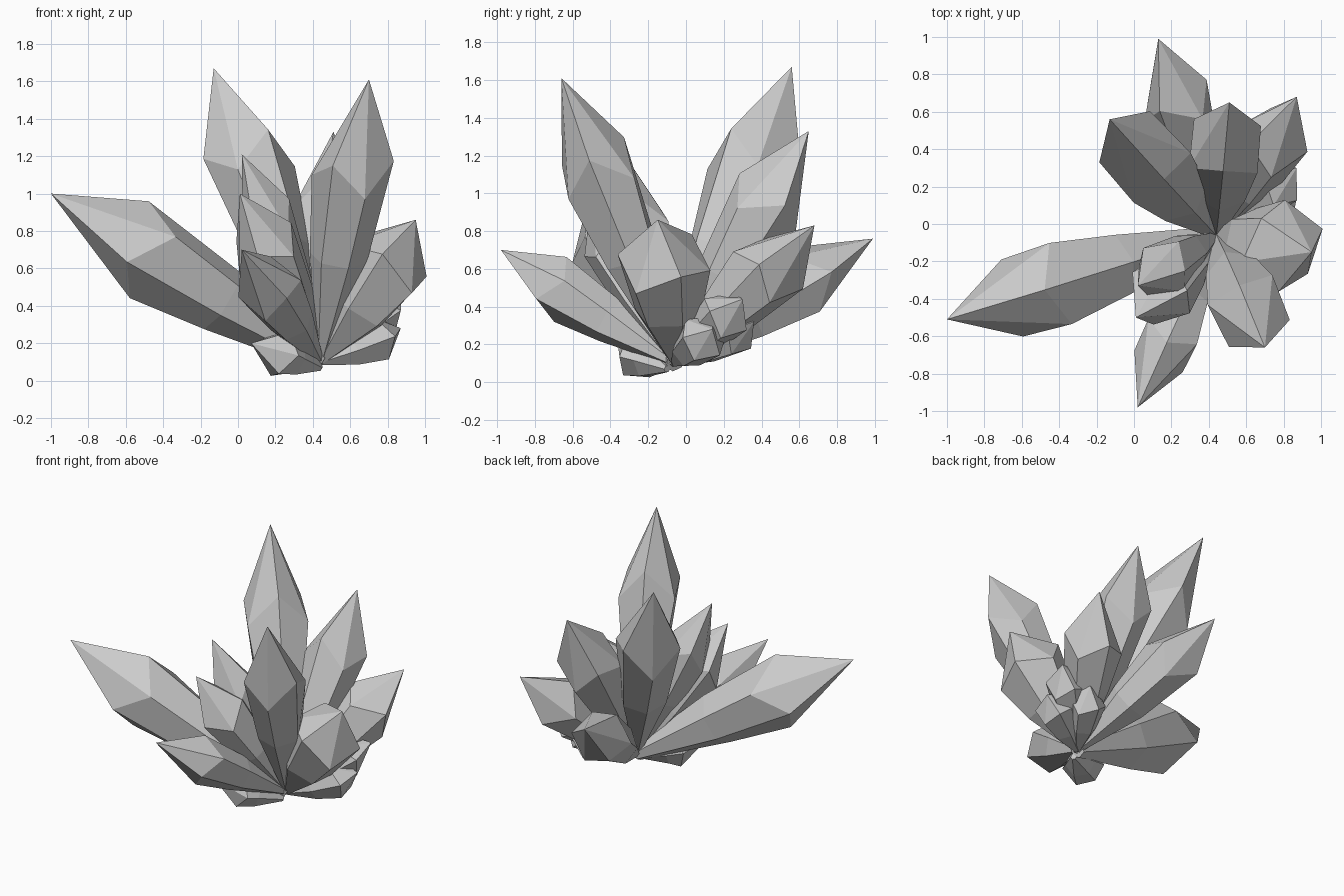
import bpy, bmesh, math, random
from mathutils import Vector

if "Cube" in bpy.data.objects:
    bpy.data.objects.remove(bpy.data.objects["Cube"])

random.seed(4)
ROOT = Vector((0.44, -0.06, 0.10))


def crystal(name, tip, radius, f=0.68, root_r=0.02, turn=0.0, root=ROOT, sides=6):
    """Six-sided shard: narrow root, swelling body, staggered shoulder, then a point."""
    tip, root = Vector(tip), Vector(root)
    axis = tip - root
    length = axis.length
    rot = axis.to_track_quat('Z', 'Y')
    bm = bmesh.new()
    rings = [[], [], []]
    for i in range(sides):
        a = math.radians(turn) + math.tau * i / sides + random.uniform(-0.06, 0.06)
        d = Vector((math.cos(a), math.sin(a), 0))
        stagger = (0.05 if i % 2 else -0.05) + random.uniform(-0.01, 0.01)
        stations = ((root_r, 0.0), (radius * 0.72, 0.37),
                    (radius * (1 - max(stagger, 0) * 0.8), f + stagger))
        for ring, (r, t) in zip(rings, stations):
            ring.append(bm.verts.new(root + rot @ (d * r + Vector((0, 0, length * t)))))
    top = bm.verts.new(tip)
    for i in range(sides):
        j = (i + 1) % sides
        for lo, hi in zip(rings, rings[1:]):
            bm.faces.new((lo[i], lo[j], hi[j], hi[i]))
        bm.faces.new((rings[2][i], rings[2][j], top))
    bm.faces.new(rings[0][::-1])
    bmesh.ops.recalc_face_normals(bm, faces=bm.faces)
    me = bpy.data.meshes.new(name)
    bm.to_mesh(me)
    bm.free()
    bpy.context.collection.objects.link(bpy.data.objects.new(name, me))


# Tall upright shards
crystal("tall_back_crystal", (-0.13, 0.56, 1.67), 0.235, turn=30)
crystal("tall_front_crystal", (0.70, -0.66, 1.61), 0.215, turn=30)
crystal("mid_back_crystal", (0.51, 0.65, 1.33), 0.215, turn=30)
crystal("mid_left_crystal", (0.02, -0.33, 1.21), 0.16)
crystal("inner_left_crystal", (0.01, -0.50, 1.00), 0.19)

# Long leaning shard on the left
crystal("long_left_crystal", (-1.0, -0.51, 1.0), 0.255, f=0.67, root_r=0.05, turn=30)

# Low outward-leaning shards
crystal("low_back_crystal", (0.13, 0.99, 0.76), 0.195)
crystal("low_front_crystal", (0.02, -0.98, 0.70), 0.17, f=0.65, turn=30)
crystal("back_right_crystal", (0.87, 0.68, 0.83), 0.205)
crystal("right_crystal", (0.95, -0.15, 0.86), 0.25, f=0.70)

# Stubby shards around the foot
crystal("foot_left_crystal", (0.07, -0.36, 0.20), 0.14, f=0.58, root=(0.44, -0.10, 0.07))
crystal("foot_right_crystal", (0.87, 0.14, 0.28), 0.135, f=0.75)
crystal("foot_back_right_crystal", (0.87, 0.30, 0.44), 0.14, f=0.75)
crystal("foot_back_crystal", (0.68, 0.36, 0.32), 0.13, f=0.75)
